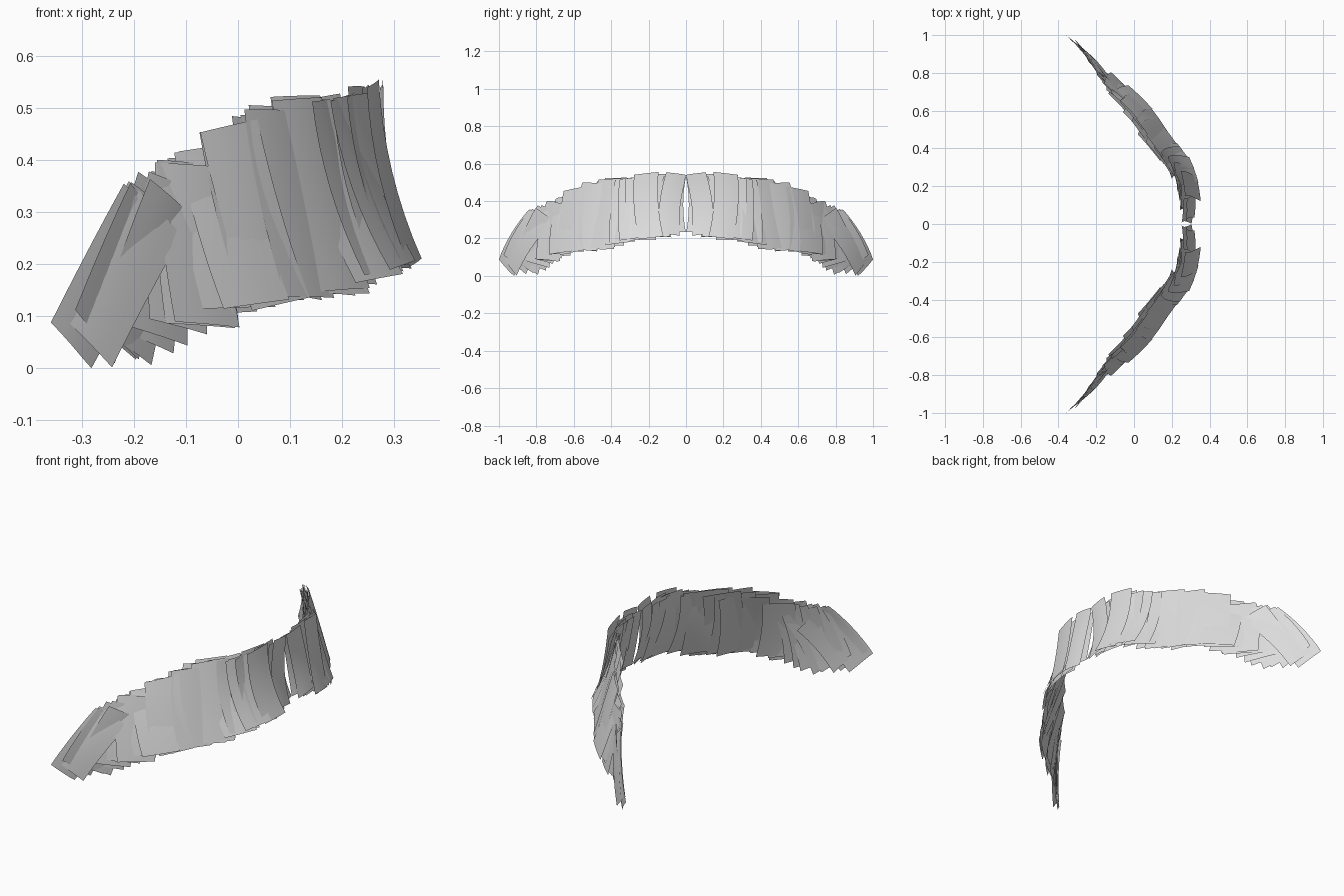
import bpy, random
from mathutils import Vector, Matrix

if "Cube" in bpy.data.objects:
    bpy.data.objects.remove(bpy.data.objects["Cube"])

random.seed(11)

grey = bpy.data.materials.new("light grey")
grey.diffuse_color = (0.72, 0.72, 0.72, 1)
grey.use_nodes = True
grey.node_tree.nodes["Principled BSDF"].inputs["Base Color"].default_value = grey.diffuse_color

# Sweep of the strips, centre to tip: top, bottom, width, inward sag, side bow
KEYS = [
    ((.258, .060, .530), (.308, .060, .235), .125, -.012, .016),
    ((.245, .190, .540), (.330, .195, .205), .14, -.014, .016),
    ((.190, .290, .530), (.302, .318, .180), .16, -.010, .016),
    ((.103, .410, .510), (.200, .460, .155), .17, -.002, .016),
    ((-.005, .560, .465), (.078, .620, .130), .18, .003, .014),
    ((-.088, .665, .400), (-.035, .710, .098), .17, .003, .012),
    ((-.130, .735, .340), (-.192, .825, .050), .16, .004, .010),
    ((-.182, .803, .308), (-.314, .960, .045), .16, .010, .011),
]


def sample(t):
    """Interpolate the keys at t from 0 to 1."""
    s = min(max(t, 0), 1) * (len(KEYS) - 1)
    i = min(int(s), len(KEYS) - 2)
    a, b, f = KEYS[i], KEYS[i + 1], s - i
    top = Vector(a[0]).lerp(Vector(b[0]), f)
    bottom = Vector(a[1]).lerp(Vector(b[1]), f)
    rest = [p + (q - p) * f for p, q in zip(a[2:], b[2:])]
    return (top, bottom, *rest)


def hair_card(t, layer, spin, twist, name):
    """One thin bowed strip running from the top edge to the bottom edge."""
    top, bottom, width, sag, bow_side = sample(t)
    before, after = sample(t - .07), sample(t + .07)
    along = (after[0] + after[1]) - (before[0] + before[1])
    along.z = 0
    down = (bottom - top).normalized()
    side = (along - down * along.dot(down)).normalized()
    normal = down.cross(side).normalized()
    if normal.x < 0:
        normal = -normal
    rot = Matrix.Rotation(spin, 3, normal)
    mid = (top + bottom) / 2
    half = (bottom - top).length / 2 + random.uniform(-.012, .014)
    width *= random.uniform(.88, 1.1)
    down, side = rot @ down, rot @ side
    tilt = random.uniform(-.010, .010)
    rows, cols = 8, 4
    verts, faces = [], []
    for r in range(rows + 1):
        v = r / rows * 2 - 1
        for c in range(cols + 1):
            u = c / cols * 2 - 1
            bow = 1 - v * v
            p = (mid + down * v * half + side * (u * width / 2 + bow_side * bow)
                 + normal * (layer + sag * bow + twist * u * width / 2
                             + tilt * v + .003 * (1 - u * u)))
            p.y = min(max(p.y, .001 + .014 * bow), 1)
            p.z = max(p.z, 0)
            verts.append(p)
    n = cols + 1
    for r in range(rows):
        for c in range(cols):
            i = r * n + c
            faces.append((i, i + n, i + n + 1, i + 1))
    mesh = bpy.data.meshes.new(name)
    mesh.from_pydata(verts, [], faces)
    # Turn the face outward
    if mesh.polygons[0].normal.dot(normal) < 0:
        mesh.flip_normals()
    mesh.shade_smooth()
    mesh.materials.append(grey)
    ob = bpy.data.objects.new(name, mesh)
    bpy.context.collection.objects.link(ob)
    # Matching strip on the other half
    mirror = ob.modifiers.new("mirror", "MIRROR")
    mirror.use_axis = (False, True, False)
    mirror.use_mirror_merge = False


# Base layer: even, covers the whole sweep
BASE = 13
for k in range(BASE):
    hair_card(k / (BASE - 1), random.uniform(-.006, .006),
              random.uniform(-.03, .03), random.uniform(-.05, .05),
              f"base_strip_{k}")

# Overlay layer: looser strips scattered in front of and behind the base
OVER = 26
for k in range(OVER):
    t = (k + .5) / OVER + random.uniform(-.015, .015)
    spread = .018 if t < .7 else .010
    layer = random.choice((-1, 1)) * random.uniform(.003, spread)
    hair_card(t, layer, random.uniform(-.12, .12),
              random.uniform(-.16, .16), f"overlay_strip_{k}")
